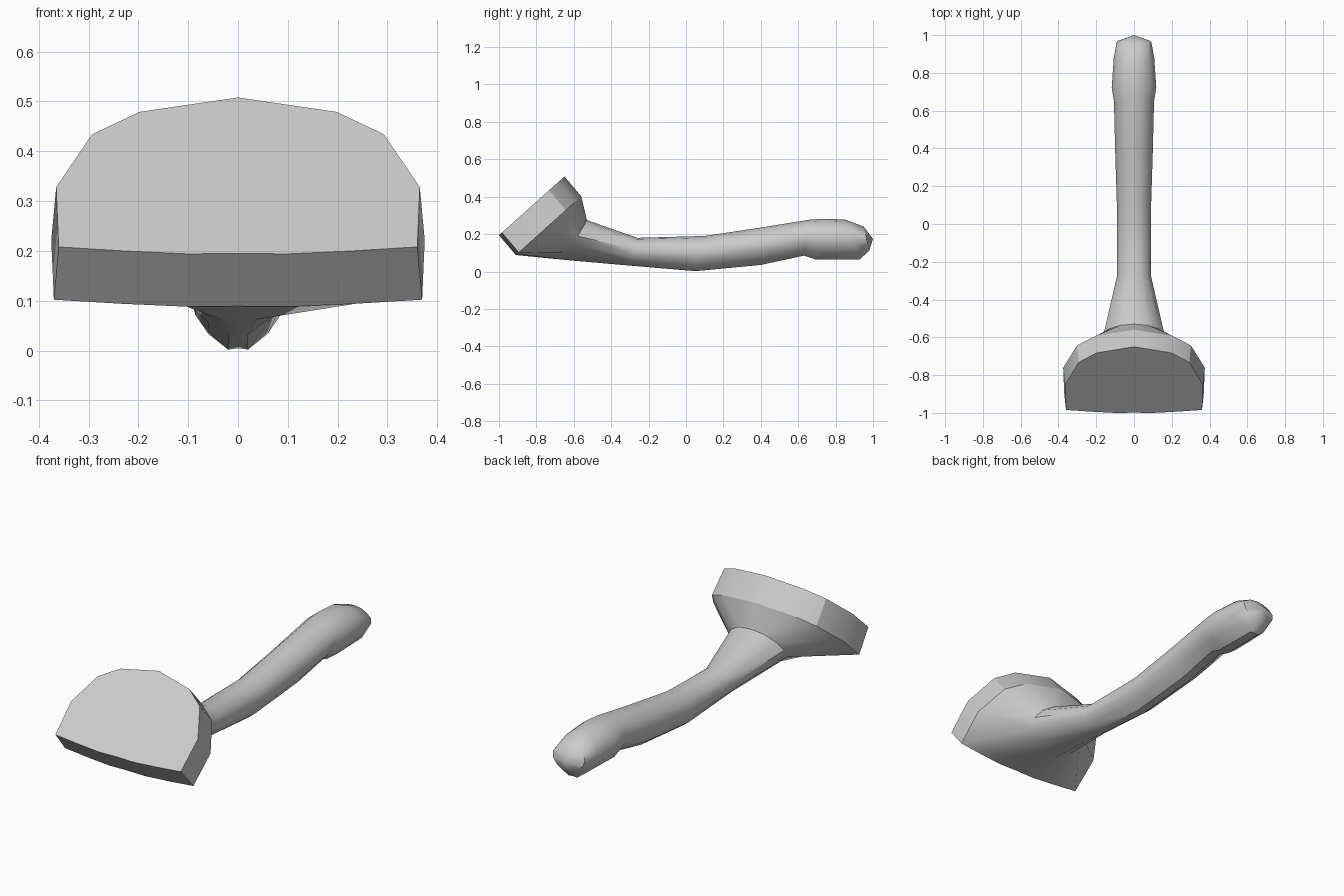
import bpy, bmesh
from math import radians

if "Cube" in bpy.data.objects:
    bpy.data.objects.remove(bpy.data.objects["Cube"])


def mirror_ring(half):
    """Close a half outline (x >= 0, both ends on x = 0) into a full ring."""
    return half + [(-x, y, z) for x, y, z in half[-2:0:-1]]


def loft(name, rings, angle, cap_start=False, tip=None):
    bm = bmesh.new()
    loops = [[bm.verts.new(p) for p in ring] for ring in rings]
    n = len(loops[0])
    for a, b in zip(loops, loops[1:]):
        for i in range(n):
            j = (i + 1) % n
            bm.faces.new((a[i], a[j], b[j], b[i]))
    if cap_start:
        bm.faces.new(loops[0])
    if tip:
        t = bm.verts.new(tip)
        for i in range(n):
            bm.faces.new((loops[-1][i], loops[-1][(i + 1) % n], t))
    bmesh.ops.recalc_face_normals(bm, faces=bm.faces)
    # Open shells: make sure the outermost face looks outwards
    f = max(bm.faces, key=lambda f: f.calc_center_median().x)
    if f.normal.x < 0:
        bmesh.ops.reverse_faces(bm, faces=bm.faces)
    mesh = bpy.data.meshes.new(name)
    bm.to_mesh(mesh)
    bm.free()
    ob = bpy.data.objects.new(name, mesh)
    bpy.context.collection.objects.link(ob)
    bpy.ops.object.select_all(action='DESELECT')
    ob.select_set(True)
    bpy.context.view_layer.objects.active = ob
    bpy.ops.object.shade_smooth_by_angle(angle=radians(angle))
    return ob


# Head outline seen from the front (x, z), lying on a tilted plane
outline = [(0, 0.508), (0.198, 0.479), (0.293, 0.434), (0.365, 0.328),
           (0.36, 0.208), (0.23, 0.2), (0.1, 0.194), (0, 0.195)]
front = [(x, -1 + (z - 0.194) * 1.115, z) for x, z in outline]
back = [(x * 1.027, y + 0.09, z - 0.106) for x, y, z in front]
head_front, head_back = mirror_ring(front), mirror_ring(back)
loft("head", [head_front, head_back], 30, cap_start=True)

# Handle cross-section, unit half outline matched point for point to the head
section = [(0, 1), (0.45, 0.9), (0.8, 0.6), (1, 0.2),
           (0.95, -0.25), (0.66, -0.65), (0.22, -0.98), (0, -0.95)]
# Stations: bottom y, bottom z, top y, top z, half width
stations = [(-0.65, 0.06, -0.53, 0.275, 0.16),
            (-0.30, 0.03, -0.26, 0.18, 0.09),
            (0.05, 0.0, 0.10, 0.19, 0.09),
            (0.40, 0.033, 0.40, 0.235, 0.10),
            (0.63, 0.083, 0.66, 0.277, 0.106),
            (0.69, 0.063, 0.74, 0.282, 0.118),
            (0.93, 0.063, 0.85, 0.278, 0.107),
            (0.98, 0.11, 0.95, 0.24, 0.092)]
rings = [head_back]
for by, bz, ty, tz, w in stations:
    rings.append(mirror_ring([(u * w,
                               (by + ty) / 2 + v * (ty - by) / 2,
                               (bz + tz) / 2 + v * (tz - bz) / 2)
                              for u, v in section]))
loft("handle", rings, 40, tip=(0, 1.0, 0.175))
